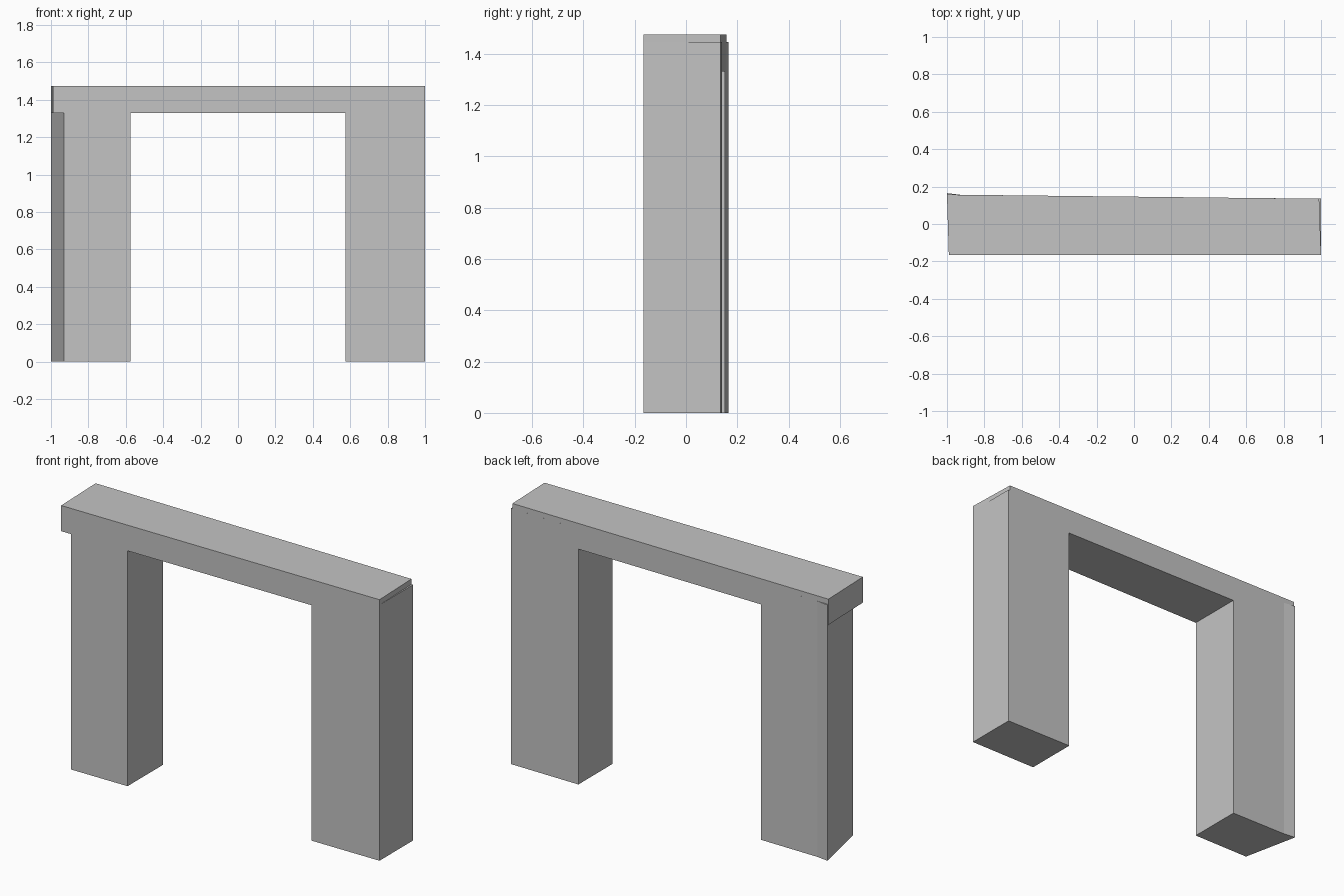
import bpy
import bmesh

cube = bpy.data.objects.get("Cube")
if cube:
    bpy.data.objects.remove(cube, do_unlink=True)

# Single stone grey
GREY = (0.55, 0.55, 0.55, 1.0)
stone = bpy.data.materials.new("stone_grey")
stone.use_nodes = True
stone.diffuse_color = GREY
stone.node_tree.nodes["Principled BSDF"].inputs["Base Color"].default_value = GREY

FRONT = -0.165
INNER = 0.575
BEAM_BOTTOM, BEAM_TOP, LEG_TOP = 1.33, 1.475, 1.445


def back(x):
    """Depth of the slightly skewed back wall at x."""
    return 0.146 - 0.011 * x


def prism(name, outline, bottom, top):
    """Extrude a plan outline from bottom to top."""
    bm = bmesh.new()
    base = bm.faces.new([bm.verts.new((x, y, bottom)) for x, y in outline])
    grown = bmesh.ops.extrude_face_region(bm, geom=[base])["geom"]
    verts = [v for v in grown if isinstance(v, bmesh.types.BMVert)]
    bmesh.ops.translate(bm, verts=verts, vec=(0, 0, top - bottom))
    bmesh.ops.recalc_face_normals(bm, faces=bm.faces)
    mesh = bpy.data.meshes.new(name)
    bm.to_mesh(mesh)
    bm.free()
    mesh.materials.append(stone)
    obj = bpy.data.objects.new(name, mesh)
    bpy.context.collection.objects.link(obj)
    return obj


# Lintel with slightly slanted ends
prism("lintel", [(-0.99, FRONT), (1, FRONT), (0.99, back(1)), (-1, back(-1))],
      BEAM_BOTTOM, BEAM_TOP)

# Straight leg
prism("left_leg", [(INNER, FRONT), (1, FRONT), (1, back(1)), (INNER, back(INNER))],
      0, LEG_TOP)

# Leg with slanted outer side and a flared back corner
prism("right_leg", [(-0.93, FRONT), (-INNER, FRONT), (-INNER, back(-INNER)),
                    (-0.93, back(-0.93)), (-1, 0.165)],
      0, LEG_TOP)
